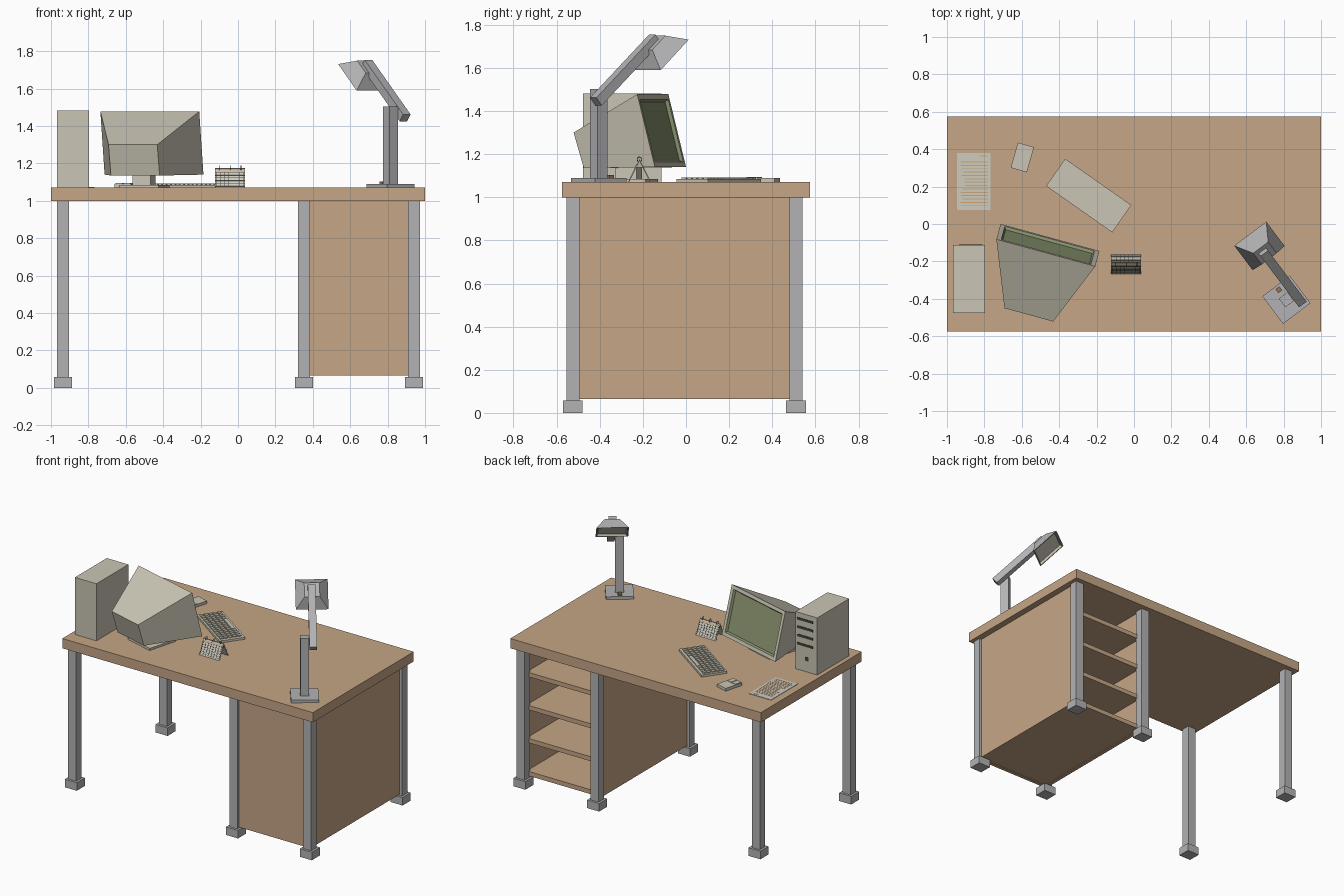
import bpy, bmesh, random
from math import radians, atan2, hypot, pi
from mathutils import Matrix, Vector

old = bpy.data.objects.get("Cube")
if old:
    bpy.data.objects.remove(old, do_unlink=True)


def material(name, rgb):
    m = bpy.data.materials.new(name)
    m.use_nodes = True
    m.diffuse_color = (*rgb, 1)
    m.node_tree.nodes["Principled BSDF"].inputs["Base Color"].default_value = (*rgb, 1)
    return m


WOOD = material("wood", (0.56, 0.38, 0.24))
STEEL = material("steel", (0.45, 0.45, 0.46))
BEIGE = material("beige_plastic", (0.59, 0.56, 0.46))
PAPER = material("paper", (0.62, 0.60, 0.52))
GREEN = material("screen_green", (0.25, 0.29, 0.16))
DARK = material("dark_grey", (0.06, 0.06, 0.05))
ORANGE = material("pale_orange", (0.62, 0.38, 0.18))
BROWN = material("switch_brown", (0.30, 0.18, 0.09))


def move(x, y, z):
    return Matrix.Translation((x, y, z))


def turn(degrees, axis):
    return Matrix.Rotation(radians(degrees), 4, axis)


def finish(name, bm, mats, frame):
    mesh = bpy.data.meshes.new(name)
    bm.to_mesh(mesh)
    bm.free()
    for m in mats:
        mesh.materials.append(m)
    ob = bpy.data.objects.new(name, mesh)
    ob.matrix_world = frame
    bpy.context.scene.collection.objects.link(ob)
    return ob


def boxes(name, mat, ranges, frame=Matrix()):
    """Boxes given as (x0, x1, y0, y1, z0, z1), joined into one part."""
    bm = bmesh.new()
    for x0, x1, y0, y1, z0, z1 in ranges:
        place = move((x0 + x1) / 2, (y0 + y1) / 2, (z0 + z1) / 2)
        size = Matrix.Diagonal((x1 - x0, y1 - y0, z1 - z0, 1))
        bmesh.ops.create_cube(bm, size=1, matrix=place @ size)
    return finish(name, bm, [mat], frame)


def quad(half, low, high):
    """Mirrored four-point ring from two (y, z) points."""
    return [(-half, *low), (half, *low), (half, *high), (-half, *high)]


def loft(name, mats, ring_a, ring_b, frame, recess=None):
    """Join two rings; the first cap may get a frame and a recessed panel."""
    bm = bmesh.new()
    a = [bm.verts.new(p) for p in ring_a]
    b = [bm.verts.new(p) for p in ring_b]
    cap = bm.faces.new(a)
    bm.faces.new(b[::-1])
    for i in range(4):
        j = (i + 1) % 4
        bm.faces.new((a[j], a[i], b[i], b[j]))
    bmesh.ops.recalc_face_normals(bm, faces=bm.faces[:])
    if recess:
        margin, slope, depth = recess
        bmesh.ops.inset_region(bm, faces=[cap], thickness=margin)
        walls = bmesh.ops.inset_region(bm, faces=[cap], thickness=slope, depth=-depth)
        for f in walls["faces"] + [cap]:
            f.material_index = 1
    return finish(name, bm, mats, frame)


# Desk: top, legs and feet
TOP = 1.07
boxes("desk_top", WOOD, [(-1, 1, -0.575, 0.575, 1.0, TOP)])
for side, x in (("right", -0.935), ("middle", 0.352), ("left", 0.941)):
    for end, y in (("front", -0.525), ("back", 0.51)):
        boxes(f"{side}_{end}_leg", STEEL, [(x - 0.032, x + 0.032, y - 0.03, y + 0.03, 0.05, 1.0)])
        boxes(f"{side}_{end}_foot", STEEL, [(x - 0.048, x + 0.048, y - 0.046, y + 0.046, 0, 0.058)])

# Cabinet, open at the back
for side, x in (("right", 0.352), ("left", 0.941)):
    boxes(f"cabinet_{side}_panel", WOOD, [(x - 0.013, x + 0.013, -0.51, 0.49, 0.065, 1.0)])
boxes("cabinet_front_panel", WOOD, [(0.36, 0.93, -0.538, -0.512, 0.065, 1.0)])
for i in range(4):
    z = 0.07 + 0.238 * i
    boxes(f"shelf_{i + 1}", WOOD, [(0.36, 0.93, -0.515, 0.49, z, z + 0.032)])

# Computer tower with drive slots
boxes("computer_tower", BEIGE, [(-0.968, -0.796, -0.477, -0.113, TOP, 1.482)])
slots = [(-0.935, -0.81, -0.114, -0.109, z, z + 0.016) for z in (1.43, 1.37, 1.31, 1.25)]
boxes("drive_slots", DARK, slots + [(-0.90, -0.875, -0.114, -0.109, 1.15, 1.175)])

# Monitor: tapered shell with recessed screen, on a stand
monitor = move(-0.449, -0.072, 0) @ turn(-15.3, 'Z')
loft("monitor_shell", [BEIGE, GREEN],
     quad(0.274, (0, 1.14), (-0.085, 1.478)),
     quad(0.135, (-0.38, 1.135), (-0.429, 1.3)), monitor, (0.036, 0.012, 0.015))
boxes("monitor_neck", BEIGE, [(-0.05, 0.05, -0.25, -0.15, 1.08, 1.145)], monitor)
boxes("monitor_base", BEIGE, [(-0.11, 0.11, -0.31, -0.09, TOP, 1.085)], monitor)

# Keyboard with rows of keys and a space bar
keyboard = move(-0.242, 0.152, TOP) @ turn(-35, 'Z')
boxes("keyboard_body", BEIGE, [(-0.216, 0.216, -0.089, 0.089, 0, 0.015)], keyboard)
keys = []
step = 0.0285
for row in range(5):
    for col in range(14):
        if row == 4 and 4 <= col <= 9:
            continue
        x, y = -0.2 + col * step, -0.076 + row * 0.031
        keys.append((x, x + 0.022, y, y + 0.024, 0.014, 0.022))
y = -0.076 + 4 * 0.031
keys.append((-0.2 + 4 * step, -0.2 + 9 * step + 0.022, y, y + 0.024, 0.014, 0.022))
boxes("keyboard_keys", BEIGE, keys, keyboard)

# Mouse
mouse = move(-0.597, 0.356, TOP) @ turn(-16, 'Z')
boxes("mouse_body", BEIGE, [(-0.045, 0.045, -0.07, 0.07, 0, 0.02)], mouse)
boxes("mouse_buttons", BEIGE, [(-0.041, -0.003, -0.066, -0.015, 0.019, 0.024),
                               (0.003, 0.041, -0.066, -0.015, 0.019, 0.024)], mouse)

# Sheet of paper with ruled writing
random.seed(4)
boxes("paper_sheet", PAPER, [(-0.945, -0.768, 0.075, 0.38, TOP, TOP + 0.003)])
lines = []
for i in range(14):
    y = 0.095 + i * 0.018
    lines.append((random.uniform(-0.93, -0.9), -0.78, y, y + 0.005, TOP + 0.002, TOP + 0.004))
lines.append((-0.825, -0.78, 0.36, 0.365, TOP + 0.002, TOP + 0.004))
boxes("paper_writing", ORANGE, lines)

# Tent calendar: two leaning cards with a grid, and binding rings
rise, spread, half = 0.105, 0.052, 0.08
slope = hypot(rise, spread)
for name, angle in (("front", 0), ("back", 180)):
    card = (move(-0.042, -0.216, TOP) @ turn(angle, 'Z') @ move(0, -spread, 0)
            @ Matrix.Rotation(-atan2(spread, rise), 4, 'X'))
    boxes(f"calendar_{name}_card", PAPER, [(-half, half, 0, 0.004, 0, slope)], card)
    grid = [(-half, half, -0.0015, 0.001, z, z + 0.002)
            for z in [0.008 + 0.0165 * i for i in range(6)]]
    for i in range(8):
        x = -0.074 + i * 0.021
        grid.append((x - 0.001, x + 0.001, -0.0015, 0.001, 0.008, 0.092))
    boxes(f"calendar_{name}_grid", DARK, grid, card)
    boxes(f"calendar_{name}_heading", ORANGE,
          [(-0.074, 0.074, -0.0015, 0.001, 0.096, 0.102)], card)
for i, x in enumerate((-0.1, -0.042, 0.016)):
    bpy.ops.mesh.primitive_torus_add(location=(x, -0.216, 1.176), rotation=(0, pi / 2, 0),
                                     major_segments=10, minor_segments=4,
                                     major_radius=0.011, minor_radius=0.002)
    ring = bpy.context.object
    ring.name = f"calendar_ring_{i + 1}"
    ring.data.materials.append(DARK)

# Desk lamp: base, post, slanted arm and hooded shade
lamp = move(0.815, -0.405, TOP) @ turn(37, 'Z')
boxes("lamp_base", STEEL, [(-0.092, 0.092, -0.092, 0.092, 0, 0.02)], lamp)
boxes("lamp_post", STEEL, [(-0.029, 0.029, -0.029, 0.029, 0.02, 0.433)], lamp)
boxes("lamp_switch", BROWN, [(-0.013, 0.013, 0.054, 0.08, 0.02, 0.034)], lamp)
arm = lamp @ move(0.055, -0.05, 0.38) @ turn(40.5, 'X')
boxes("lamp_arm", STEEL, [(-0.025, 0.025, -0.01, 0.44, -0.024, 0.024)], arm)
shade = lamp @ move(0.058, 0.317, 0.59) @ turn(41, 'X')
loft("lamp_shade", [STEEL, BEIGE],
     quad(0.107, (-0.108, 0), (0.108, 0)),
     quad(0.05, (-0.05, 0.075), (0.05, 0.075)), shade, (0.012, 0.01, 0.015))
